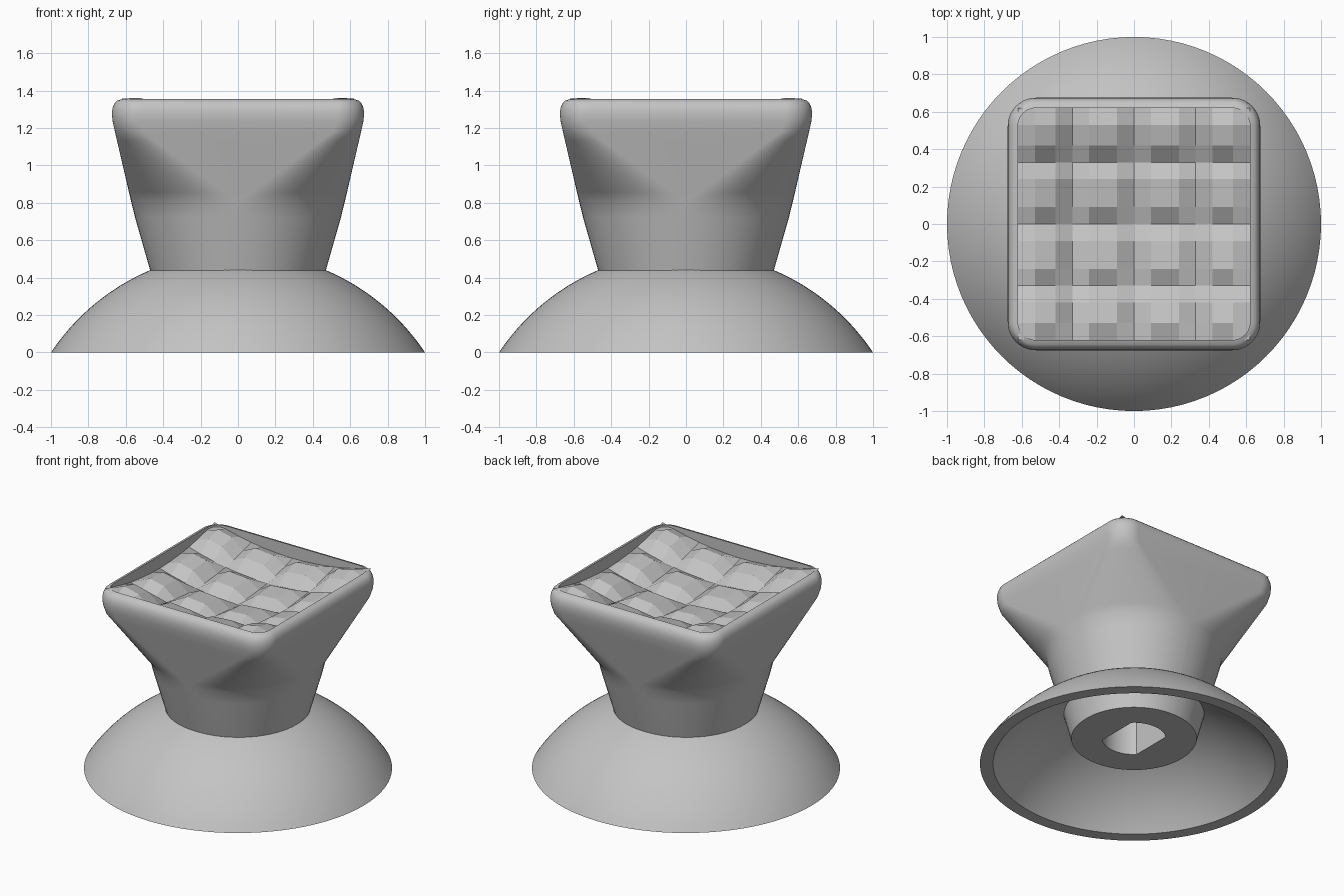
import bpy, bmesh
from math import sin, cos, pi, sqrt, radians, asin

if "Cube" in bpy.data.objects:
    bpy.data.objects.remove(bpy.data.objects["Cube"], do_unlink=True)

grey = bpy.data.materials.new("plain grey")
grey.use_nodes = True
COLOUR = (0.55, 0.55, 0.55, 1)
grey.diffuse_color = COLOUR
grey.node_tree.nodes["Principled BSDF"].inputs["Base Color"].default_value = COLOUR


def finish(name, bm, smooth):
    bmesh.ops.recalc_face_normals(bm, faces=bm.faces)
    mesh = bpy.data.meshes.new(name)
    bm.to_mesh(mesh)
    bm.free()
    mesh.materials.append(grey)
    obj = bpy.data.objects.new(name, mesh)
    bpy.context.collection.objects.link(obj)
    if smooth:
        bpy.ops.object.select_all(action='DESELECT')
        obj.select_set(True)
        bpy.context.view_layer.objects.active = obj
        bpy.ops.object.shade_smooth_by_angle(angle=radians(smooth))
    return obj


def loft(bm, rings, closed=False):
    """Bridge equal-length rings of points with quads."""
    loops = [[bm.verts.new(p) for p in ring] for ring in rings]
    pairs = list(zip(loops, loops[1:]))
    if closed:
        pairs.append((loops[-1], loops[0]))
    for a, b in pairs:
        for i in range(len(a)):
            j = (i + 1) % len(a)
            bm.faces.new((a[i], a[j], b[j], b[i]))
    return loops


def rounded_square(half, radius, z, steps=16):
    c = half - radius
    ring = []
    for k in range(4):
        sx, sy = ((1, 1), (-1, 1), (-1, -1), (1, -1))[k]
        for i in range(steps + 1):
            a = (k + i / steps) * pi / 2
            ring.append((sx * c + radius * cos(a), sy * c + radius * sin(a), z))
    return ring


def disc(r, z):
    return rounded_square(r, r * 0.985, z)


def keyed_hole(r, flat, z):
    return [(max(-flat, min(flat, x)), y, z) for x, y, z in disc(r, z)]


# Dome skirt: two concentric spherical shells joined by a flat rim
CENTRE = -0.665


def dome_arc(radius, r_from, r_to, steps=20):
    a, b = asin(r_from / radius), asin(r_to / radius)
    for i in range(steps + 1):
        t = a + (b - a) * i / steps
        yield radius * sin(t), radius * cos(t) + CENTRE


outer = sqrt(1 + CENTRE ** 2)
inner = sqrt(0.915 ** 2 + CENTRE ** 2)
profile = list(dome_arc(outer, 0.42, 1)) + list(dome_arc(inner, 0.915, 0.42))
N = 96
bm = bmesh.new()
loft(bm, [[(r * cos(2 * pi * i / N), r * sin(2 * pi * i / N), z) for i in range(N)]
          for r, z in profile], closed=True)
finish("dome_skirt", bm, 35)

# Stem and head: keyed shaft hole, tapered round stem, flare into a square rim
bm = bmesh.new()
rings = [keyed_hole(0.205, 0.145, 0.8), keyed_hole(0.205, 0.145, 0.188),
         disc(0.405, 0.188), disc(0.47, 0.44), disc(0.55, 0.72), disc(0.572, 0.81)]
for i in range(1, 9):
    t = i / 8
    half = 0.572 + 0.086 * t
    rings.append(rounded_square(half, 0.563 + (0.15 - 0.563) * t, 0.81 + 0.37 * t))
for half, z in ((0.67, 1.235), (0.675, 1.28), (0.67, 1.31), (0.66, 1.333),
                (0.645, 1.347), (0.62, 1.355), (0.62, 1.2)):
    rings.append(rounded_square(half, 0.15 - (0.675 - half), z))
loops = loft(bm, rings)
bm.faces.new(loops[0])
finish("stem_and_head", bm, 35)

# Grip pad: concave dish covered with a four by four grid of blunt pyramids
EDGE, CELL, BEVEL, RAISE = 0.62, 0.33, 0.09, 0.055
lines = [-EDGE, -CELL, 0, CELL, EDGE]
stops = []
for a, b in zip(lines, lines[1:]):
    stops += [(a, False), (a + BEVEL, True), (b - BEVEL, True)]
stops.append((EDGE, False))
bm = bmesh.new()
grid = [[bm.verts.new((x, y, 1.17 + (x * x + y * y) / 4.1 + RAISE * (up_x and up_y)))
         for y, up_y in stops] for x, up_x in stops]
for i in range(len(stops) - 1):
    for j in range(len(stops) - 1):
        bm.faces.new((grid[i][j], grid[i + 1][j], grid[i + 1][j + 1], grid[i][j + 1]))
finish("grip_pad", bm, 0)
